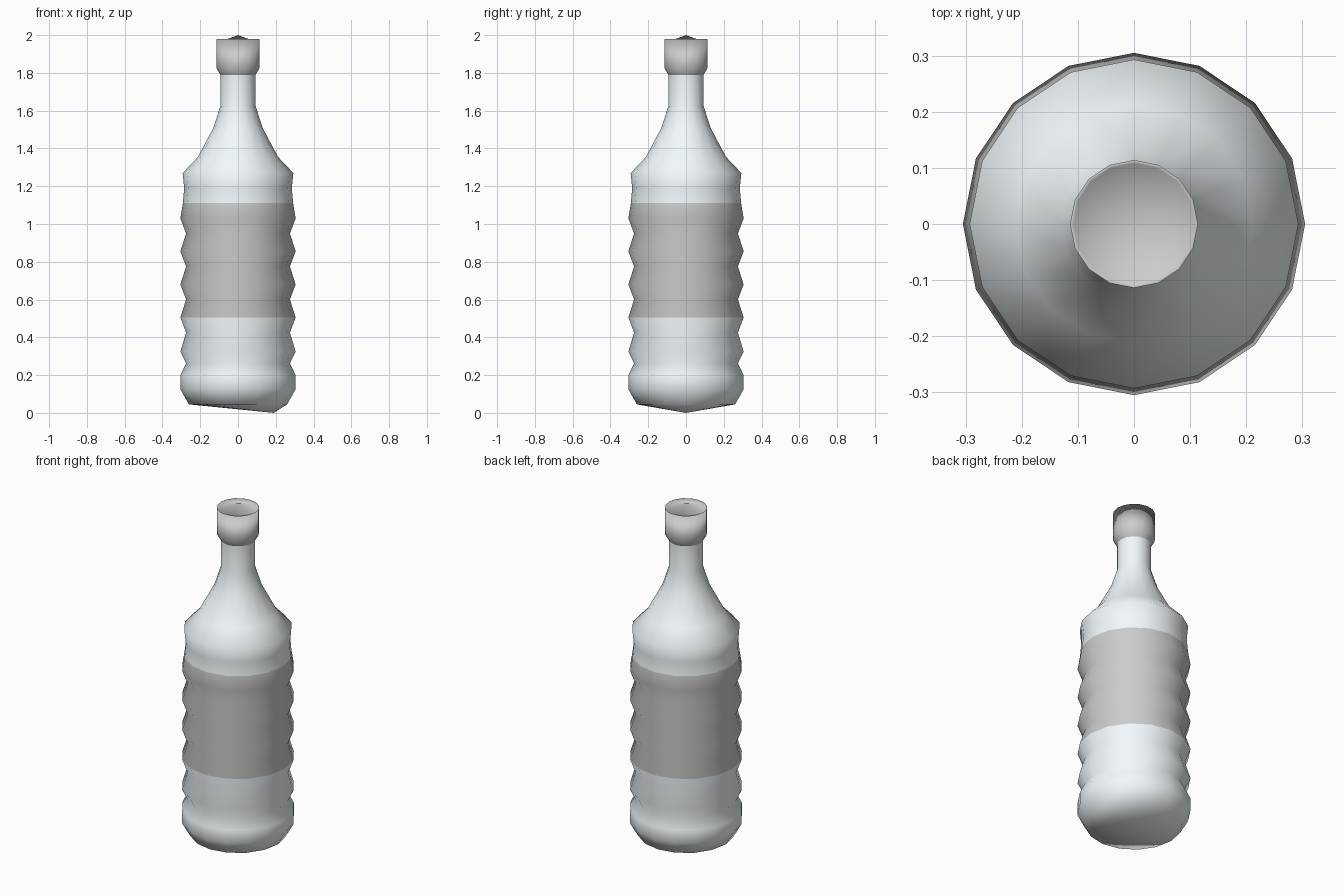
import bpy, bmesh
from math import cos, sin, pi

if "Cube" in bpy.data.objects:
    bpy.data.objects.remove(bpy.data.objects["Cube"])

SIDES = 16

def material(name, rgb):
    m = bpy.data.materials.new(name)
    m.diffuse_color = (*rgb, 1)
    m.use_nodes = True
    m.node_tree.nodes["Principled BSDF"].inputs["Base Color"].default_value = m.diffuse_color
    return m

def lathe(name, profile, start=None, end=None, mats=(), slot=lambda z: 0):
    """Revolve (radius, z) pairs; start / end are optional fan points closing the ends."""
    bm = bmesh.new()
    rings = [[bm.verts.new((r * cos(2 * pi * i / SIDES), r * sin(2 * pi * i / SIDES), z))
              for i in range(SIDES)] for r, z in profile]
    for low, high in zip(rings, rings[1:]):
        for i in range(SIDES):
            j = (i + 1) % SIDES
            f = bm.faces.new((low[i], low[j], high[j], high[i]))
            f.material_index = slot(f.calc_center_median().z)
    for point, ring, flip in ((start, rings[0], True), (end, rings[-1], False)):
        if point:
            tip = bm.verts.new(point)
            for i in range(SIDES):
                a, b = ring[i], ring[(i + 1) % SIDES]
                bm.faces.new((b, a, tip) if flip else (a, b, tip))
    for f in bm.faces:
        f.smooth = True
    mesh = bpy.data.meshes.new(name)
    bm.to_mesh(mesh)
    bm.free()
    for m in mats:
        mesh.materials.append(m)
    obj = bpy.data.objects.new(name, mesh)
    bpy.context.collection.objects.link(obj)
    return obj

glass = material("pale_glass", (0.89, 0.95, 0.98))
paper = material("label_grey", (0.8, 0.8, 0.8))

# Bottle body: rounded foot, evenly spaced ribs, shoulder and neck
foot = [(0.26, 0.045), (0.305, 0.125), (0.305, 0.2), (0.275, 0.262)]
ribs = [(0.305, 0.325)]
for k in range(4):
    ribs += [(0.275, 0.425 + 0.175 * k), (0.305, 0.505 + 0.175 * k)]
shoulder = [(0.292, 1.11), (0.285, 1.19), (0.293, 1.27), (0.212, 1.355),
            (0.13, 1.51), (0.093, 1.625), (0.093, 1.79)]
# The underside fans out from an off-centre low point; the label is a band of the same skin
lathe("bottle_body", foot + ribs + shoulder, start=(0.19, 0, 0), mats=(glass, paper),
      slot=lambda z: 1 if 0.505 < z < 1.11 else 0)

# Cap: flared collar, thin rim and a shallow recessed cone on top
lathe("bottle_cap", [(0.093, 1.79), (0.114, 1.825), (0.114, 1.98), (0.108, 1.96)],
      end=(0, 0, 2.0))
